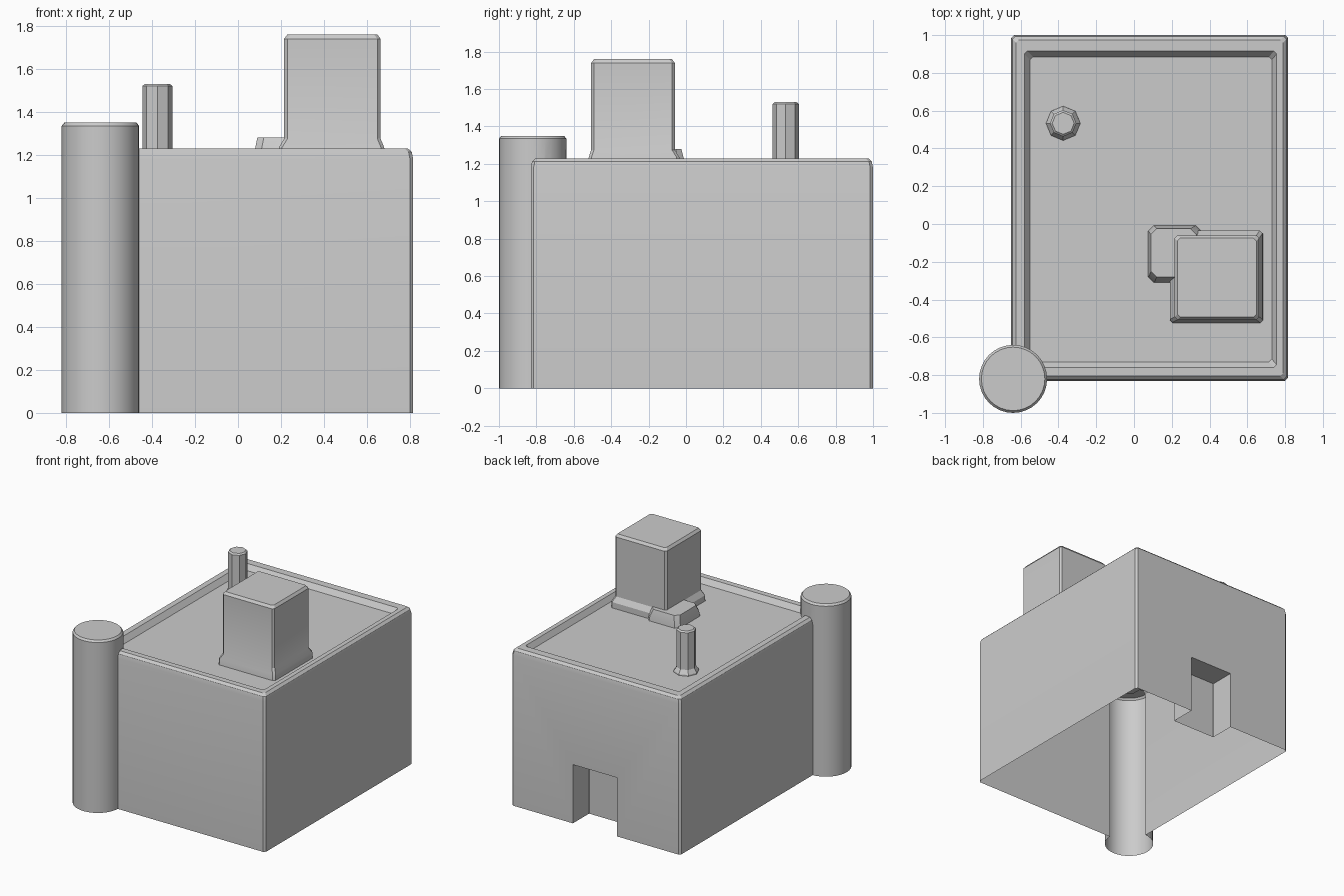
import bpy, bmesh, math

if "Cube" in bpy.data.objects:
    bpy.data.objects.remove(bpy.data.objects["Cube"])


def rect(x0, x1, y0, y1, z, c=0.015):
    """Rectangular ring with small chamfered corners."""
    return [(x0 + c, y0, z), (x1 - c, y0, z), (x1, y0 + c, z), (x1, y1 - c, z),
            (x1 - c, y1, z), (x0 + c, y1, z), (x0, y1 - c, z), (x0, y0 + c, z)]


def circle(x, y, r, z, n):
    return [(x + r * math.cos(2 * math.pi * i / n), y + r * math.sin(2 * math.pi * i / n), z)
            for i in range(n)]


def loft(name, rings):
    """Closed solid through a stack of matching rings."""
    bm = bmesh.new()
    loops = [[bm.verts.new(p) for p in ring] for ring in rings]
    for a, b in zip(loops, loops[1:]):
        n = len(a)
        for i in range(n):
            bm.faces.new((a[i], a[(i + 1) % n], b[(i + 1) % n], b[i]))
    bm.faces.new(loops[0][::-1])
    bm.faces.new(loops[-1])
    bmesh.ops.recalc_face_normals(bm, faces=bm.faces)
    me = bpy.data.meshes.new(name)
    bm.to_mesh(me)
    bm.free()
    ob = bpy.data.objects.new(name, me)
    bpy.context.collection.objects.link(ob)
    return ob


# Main block with rounded parapet and sunken roof
building = loft("building", [
    rect(-0.65, 0.815, -0.83, 1.0, -0.05),
    rect(-0.65, 0.815, -0.83, 1.0, 1.18),
    rect(-0.643, 0.808, -0.823, 0.993, 1.213),
    rect(-0.625, 0.79, -0.805, 0.975, 1.23),
    rect(-0.58, 0.755, -0.76, 0.915, 1.23),
    rect(-0.55, 0.73, -0.73, 0.885, 1.19)])

# Round corner tower
tower = loft("corner_tower", [circle(-0.64, -0.82, r, z, 32) for r, z in
                              ((0.18, -0.06), (0.18, 1.335), (0.168, 1.35))])

# Square rooftop stack with flared foot
stack = loft("roof_stack", [
    rect(0.19, 0.685, -0.53, -0.035, 1.15),
    rect(0.19, 0.68, -0.52, -0.035, 1.235),
    rect(0.215, 0.663, -0.507, -0.06, 1.275),
    rect(0.215, 0.663, -0.507, -0.06, 1.74),
    rect(0.23, 0.648, -0.492, -0.075, 1.76)])

# Low vent box beside the stack
vent = loft("roof_vent", [
    rect(0.07, 0.36, -0.315, -0.005, 1.16, 0.03),
    rect(0.08, 0.35, -0.305, -0.012, 1.23, 0.03),
    rect(0.09, 0.33, -0.28, -0.025, 1.28, 0.03)])

# Thin pipe with flared foot
pipe = loft("roof_pipe", [circle(-0.375, 0.533, r, z, 8) for r, z in
                          ((0.095, 1.15), (0.09, 1.2), (0.07, 1.23), (0.07, 1.52), (0.058, 1.53))])

# Rear doorway recess
doorway = loft("doorway_cutter", [rect(-0.10, 0.28, 0.80, 1.2, z, 0.002) for z in (-0.2, 0.46)])

# Merge everything into one shell
for part, op in ((tower, 'UNION'), (stack, 'UNION'), (vent, 'UNION'),
                 (pipe, 'UNION'), (doorway, 'DIFFERENCE')):
    mod = building.modifiers.new(part.name, 'BOOLEAN')
    mod.operation, mod.solver, mod.object = op, 'EXACT', part
    part.hide_render = True
bpy.context.view_layer.update()
merged = building.evaluated_get(bpy.context.evaluated_depsgraph_get())
bm = bmesh.new()
bm.from_mesh(merged.to_mesh())
building.modifiers.clear()
for part in (tower, stack, vent, pipe, doorway):
    bpy.data.objects.remove(part)

# Trim at the ground, leaving the hollow underside open
bmesh.ops.bisect_plane(bm, geom=bm.verts[:] + bm.edges[:] + bm.faces[:],
                       plane_co=(0, 0, 0), plane_no=(0, 0, 1), clear_inner=True)
bm.to_mesh(building.data)
bm.free()

bpy.context.view_layer.objects.active = building
building.select_set(True)
bpy.ops.object.shade_smooth_by_angle(angle=math.radians(25))
